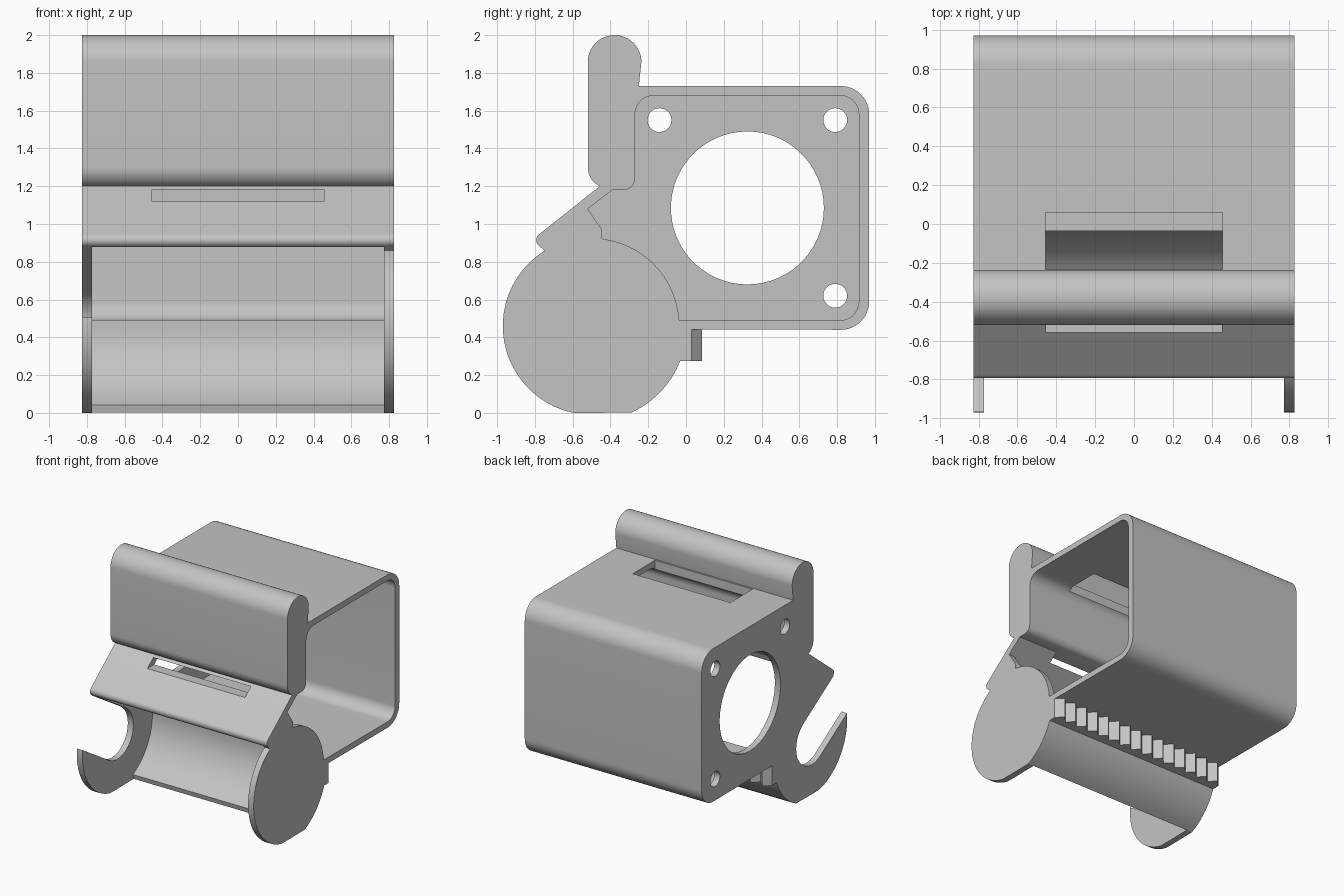
import bpy
import bmesh
from math import cos, sin, radians
from mathutils import Vector

if "Cube" in bpy.data.objects:
    bpy.data.objects.remove(bpy.data.objects["Cube"], do_unlink=True)

GREY = (0.55, 0.55, 0.55, 1)
grey = bpy.data.materials.new("light_grey_plastic")
grey.use_nodes = True
grey.diffuse_color = GREY
grey.node_tree.nodes["Principled BSDF"].inputs["Base Color"].default_value = GREY

HALF = 0.825      # half the overall width
INNER = 0.773     # inside of the end plates
ROLL = (-0.5, 0.46)


def arc(cy, cz, r, a0, a1):
    """Points on an arc in the side plane, angles in degrees."""
    n = max(4, int(abs(a1 - a0) / 6))
    steps = [radians(a0 + (a1 - a0) * i / n) for i in range(n + 1)]
    return [(cy + r * cos(a), max(0, cz + r * sin(a))) for a in steps]


def prism(name, pts, lo, hi, axis="x"):
    """Extrude a profile along x (points are y, z) or z (points are x, y)."""
    def place(p, t):
        return (t, *p) if axis == "x" else (*p, t)
    bm = bmesh.new()
    face = bm.faces.new([bm.verts.new(place(p, lo)) for p in pts])
    ext = bmesh.ops.extrude_face_region(bm, geom=[face])
    moved = [v for v in ext["geom"] if isinstance(v, bmesh.types.BMVert)]
    step = Vector(place((0, 0), hi - lo))
    bmesh.ops.translate(bm, verts=moved, vec=step)
    bmesh.ops.remove_doubles(bm, verts=bm.verts, dist=0.0005)
    bmesh.ops.recalc_face_normals(bm, faces=bm.faces)
    mesh = bpy.data.meshes.new(name)
    bm.to_mesh(mesh)
    bm.free()
    mesh.materials.append(grey)
    ob = bpy.data.objects.new(name, mesh)
    bpy.context.collection.objects.link(ob)
    return ob


def activate(ob):
    bpy.ops.object.select_all(action="DESELECT")
    ob.select_set(True)
    bpy.context.view_layer.objects.active = ob


def cut(ob, cutter):
    activate(ob)
    mod = ob.modifiers.new("cut", "BOOLEAN")
    mod.operation = "DIFFERENCE"
    mod.solver = "EXACT"
    mod.object = cutter
    bpy.ops.object.modifier_apply(modifier=mod.name)
    bpy.data.objects.remove(cutter, do_unlink=True)


def rect(y0, y1, z0, z1):
    return [(y0, z0), (y1, z0), (y1, z1), (y0, z1)]


# Shared outline pieces
def lip(start):
    return arc(-0.755, 0.915, 0.038, start, 127)


outer = (arc(-0.41, 1.3, 0.11, 245, 180)              # grip bar
         + arc(-0.378, 1.858, 0.142, 180, 0) + [(-0.25, 1.73)]
         + arc(0.82, 1.58, 0.15, 90, 0)               # box corners
         + arc(0.82, 0.59, 0.15, 0, -90))
trough_outer = arc(*ROLL, 0.505, -2, -65)
disc_rim = arc(*ROLL, 0.47, -90, -238)

# Box, grip bar, ramp and trough as one wall section
inner = (arc(*ROLL, 0.465, -64, 4)
         + arc(0.815, 0.59, 0.1, -90, 0)
         + arc(0.815, 1.58, 0.1, 0, 90)
         + arc(-0.17, 1.58, 0.1, 90, 180)
         + arc(-0.33, 1.24, 0.06, 0, -90)
         + [(-0.39, 1.18), (-0.72, 0.926)])
shell = prism("housing_shell", lip(300) + outer + trough_outer + inner, -HALF, HALF)

# Slots in the top wall and in the ramp
cut(shell, prism("top_slot", rect(-0.235, 0.06, 1.6, 1.8), -0.455, 0.455))
cut(shell, prism("ramp_slot", rect(-0.7, -0.3, 1.12, 1.183), -0.455, 0.455))

# Right-hand end plate with motor opening, screw holes and open roll slot
plate = prism("right_end_plate", lip(235) + outer + trough_outer + disc_rim, -HALF, -INNER)
for y, z, r in [(0.325, 1.085, 0.405), (-0.14, 1.55, 0.063),
                (0.79, 1.55, 0.063), (0.79, 0.62, 0.063)]:
    cut(plate, prism("hole", arc(y, z, r, 0, 354), -1, -0.7))
tilt = 148
slot = arc(*ROLL, 0.21, tilt + 90, tilt + 270)
slot += [(y + cos(radians(tilt)), z + sin(radians(tilt)))
         for y, z in (slot[-1], slot[0])]
cut(plate, prism("roll_slot", slot, -1, -0.7))

# Left-hand solid disc with its arm up to the ramp
arm = [(-0.54, 1.13), (-0.52, 1.08), (-0.445, 0.97)]
disc = prism("left_end_disc", lip(235) + arm + arc(*ROLL, 0.465, 83, 4)
             + trough_outer + disc_rim, INNER, HALF)

# Row of teeth under the box
TEETH = 15
pitch = 2 * HALF / TEETH
zigzag = [(-HALF, -0.03)]
for i in range(TEETH):
    x = -HALF + i * pitch
    zigzag += [(x, 0.03), (x + pitch / 2, 0.085)]
zigzag += [(HALF, 0.03), (HALF, -0.03)]
prism("tooth_strip", zigzag, 0.275, 0.445, axis="z")

# Smooth the curved walls, keep edges crisp
for ob in (shell, plate, disc):
    activate(ob)
    bpy.ops.object.shade_smooth_by_angle(angle=radians(25))
